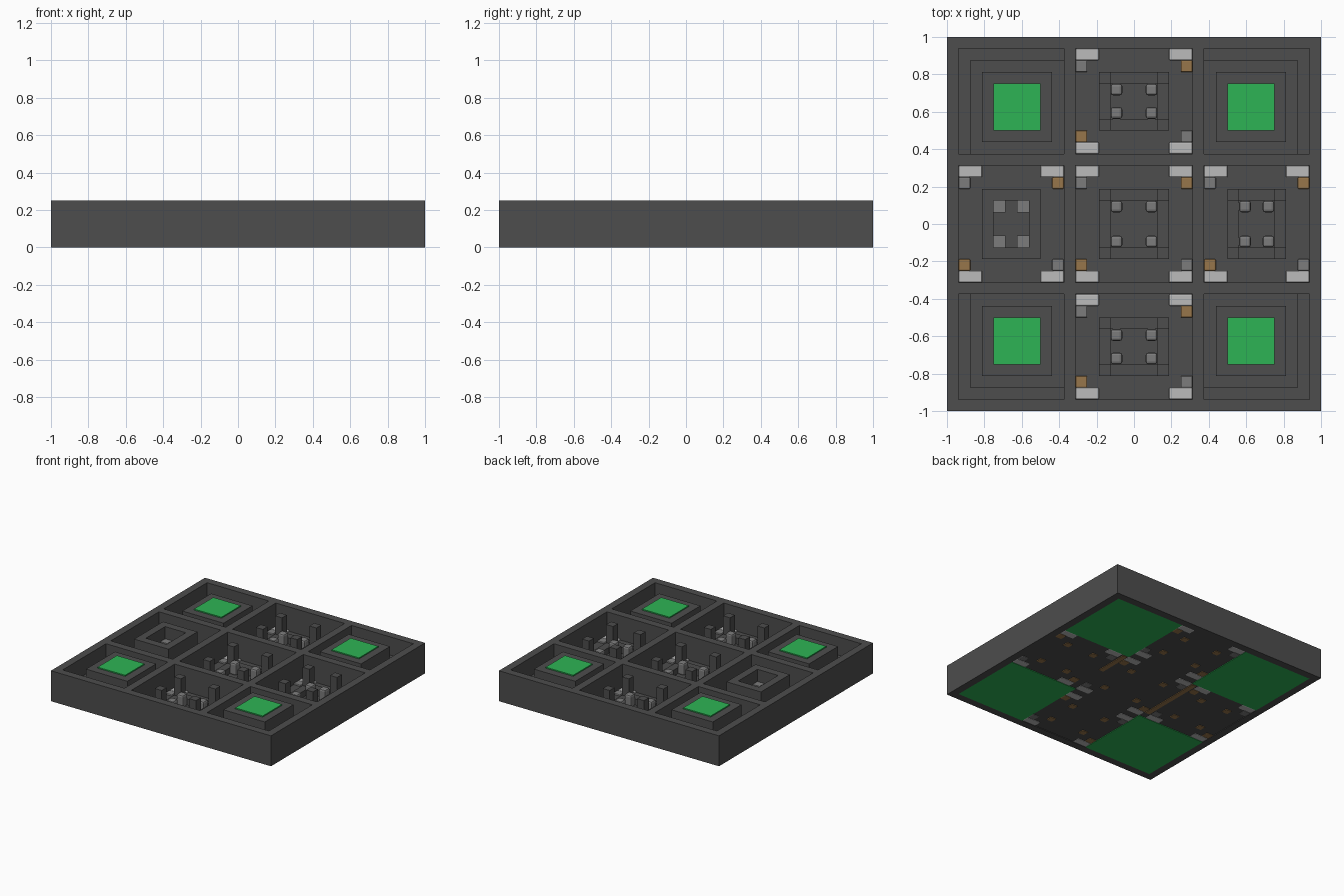
import bpy

if "Cube" in bpy.data.objects:
    bpy.data.objects.remove(bpy.data.objects["Cube"])

U = 1 / 16  # grid module


def material(name, rgb):
    m = bpy.data.materials.new(name)
    m.use_nodes = True
    m.diffuse_color = (*rgb, 1)
    m.node_tree.nodes["Principled BSDF"].inputs["Base Color"].default_value = (*rgb, 1)
    return m


DARK = material("dark_stone", (0.075, 0.075, 0.075))
PALE = material("pale_stone", (0.50, 0.50, 0.50))
GREY = material("mid_grey", (0.20, 0.20, 0.20))
BROWN = material("brown_wood", (0.31, 0.18, 0.07))
GREEN = material("green", (0.027, 0.456, 0.091))


def box(name, x0, x1, y0, y1, z0, z1, mat, bevel=0):
    bpy.ops.mesh.primitive_cube_add(size=1, location=((x0 + x1) / 2, (y0 + y1) / 2, (z0 + z1) / 2))
    ob = bpy.context.object
    ob.name = name
    ob.scale = (x1 - x0, y1 - y0, z1 - z0)
    bpy.ops.object.transform_apply(location=False, rotation=False, scale=True)
    ob.data.materials.append(mat)
    if bevel:
        mod = ob.modifiers.new("soft_edges", "BEVEL")
        mod.width = bevel
        mod.segments = 2
    return ob


def block(name, cx, cy, w, d, z0, z1, mat, bevel=0):
    return box(name, cx - w / 2, cx + w / 2, cy - d / 2, cy + d / 2, z0, z1, mat, bevel)


def ring(name, cx, cy, w, d, t, z0, z1):
    for s in (-1, 1):
        block(name + "_side", cx + s * (w - t) / 2, cy, t, d, z0, z1, DARK)
        block(name + "_end", cx, cy + s * (d - t) / 2, w - 2 * t, t, z0, z1, DARK)


# Outer frame, floor and dividing walls
TOP = 0.25
ring("outer_wall", 0, 0, 2, 2, U, 0, TOP)
block("floor", 0, 0, 30 * U, 30 * U, 0.005, 0.05, DARK)
for s in (-1, 1):
    block("divider_long", s * 5.5 * U, 0, U, 30 * U, 0.05, TOP, DARK)
    for x, w in ((-10.5, 9), (0, 10), (10.5, 9)):
        block("divider_cross", x * U, s * 5.5 * U, w * U, U, 0.05, TOP, DARK)

# Corner rooms: pedestal with green top, ledge on the outer sides, green base
for sx in (-1, 1):
    for sy in (-1, 1):
        cx, cy = sx * 10 * U, sy * 10 * U
        block("pedestal", cx, cy, 6 * U, 6 * U, 0.05, 0.242, DARK)
        block("pedestal_green_top", cx, cy, 4 * U, 4 * U, 0.242, 0.251, GREEN)
        block("ledge_side", sx * 14.5 * U, sy * 10.5 * U, U, 9 * U, 0.05, 0.1, DARK)
        block("ledge_end", sx * 10 * U, sy * 14.5 * U, 8 * U, U, 0.05, 0.1, DARK)
        block("green_base", cx, cy, 10 * U, 10 * U, 0, 0.006, GREEN)


def room(cx, cy, w, d, closed):
    """Room of w by d modules with corner stones and a central stand."""
    for sx in (-1, 1):
        for sy in (-1, 1):
            # corner stones, set through the floor
            block("corner_stone", cx + sx * (w / 2 - 1) * U, cy + sy * (d / 2 - 0.5) * U,
                  2 * U, U, 0, U, PALE, 0.006)
            side = GREY if sx * sy < 0 else BROWN
            block("corner_chip", cx + sx * (w / 2 - 0.5) * U, cy + sy * (d / 2 - 1.5) * U,
                  U, U, 0, U, side, 0.006)
            # central stand
            a, b = (w - 4) / 2, (d - 4) / 2
            px, py = cx + sx * (a - 0.5) * U, cy + sy * (b - 0.5) * U
            if not closed:
                block("stand_pillar", px, py, U, U, 0.05, TOP, DARK)
            block("pillar_foot", px, py, 0.05, 0.05, 0, 0.006, BROWN)
            block("stand_stone", cx + sx * (a - 1.5) * U, cy + sy * (b - 1.5) * U,
                  U, U, 0.05, 0.15, GREY, 0 if closed else 0.014)
    ring("stand_wall", cx, cy, (w - 4) * U, (d - 4) * U, U, 0.05, TOP if closed else 0.1)


room(0, 0, 10, 10, False)
room(0, 10.5 * U, 10, 9, False)
room(0, -10.5 * U, 10, 9, False)
room(10.5 * U, 0, 9, 10, False)
room(-10.5 * U, 0, 9, 10, True)

# Wooden beams under the dividing walls
box("beam_right", -0.36, -0.32, -0.25, 0.3, 0, 0.006, BROWN)
box("beam_left", 0.32, 0.36, 0.02, 0.3, 0, 0.006, BROWN)
